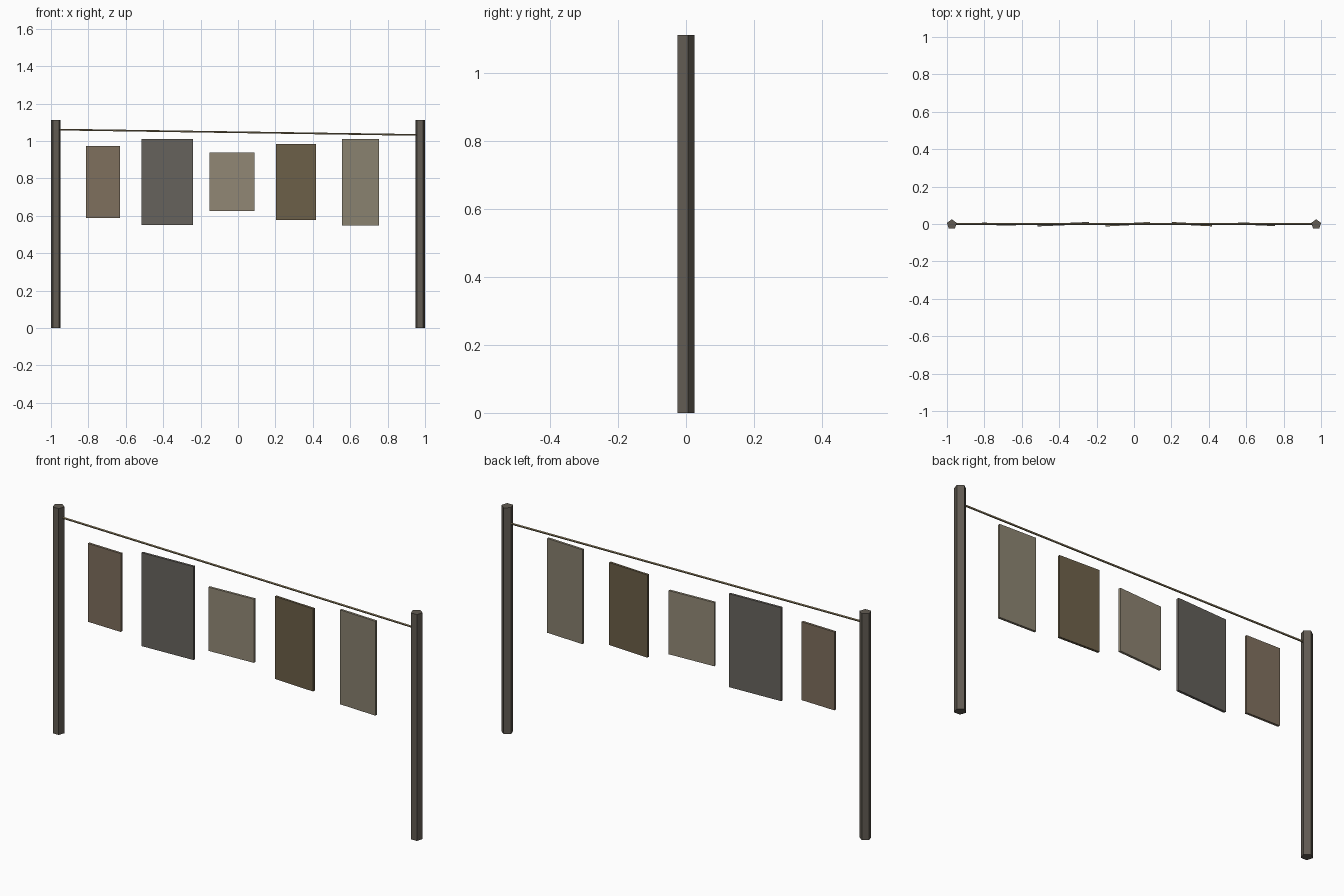
import bpy
from math import radians
from mathutils import Vector

if "Cube" in bpy.data.objects:
    bpy.data.objects.remove(bpy.data.objects["Cube"])

Y0 = -0.0026  # centres the five-sided posts on y = 0


def paint(obj, name, rgb):
    mat = bpy.data.materials.new(name)
    mat.diffuse_color = (*rgb, 1)
    mat.use_nodes = True
    mat.node_tree.nodes["Principled BSDF"].inputs["Base Color"].default_value = mat.diffuse_color
    obj.data.materials.append(mat)


def rod(name, a, b, radius, sides, rgb):
    a, b = Vector(a), Vector(b)
    d = b - a
    bpy.ops.mesh.primitive_cylinder_add(vertices=sides, radius=radius,
                                        depth=d.length, location=(a + b) / 2)
    obj = bpy.context.object
    obj.name = name
    if abs(d.z) < d.length * 0.99:
        obj.rotation_euler = d.to_track_quat('Z', 'Y').to_euler()
    paint(obj, name + "_colour", rgb)


# Five-sided posts
for side, x in (("left", -0.974), ("right", 0.974)):
    rod(side + "_post", (x, Y0, 0), (x, Y0, 1.113), 0.0276, 5, (0.12, 0.105, 0.085))

# Sloping line between the posts
rod("line", (-0.974, 0, 1.061), (0.974, 0, 1.032), 0.005, 5, (0.28, 0.22, 0.12))

# Hanging cloths: x range, z range, twist in degrees, colour
cloths = [
    (-0.813, -0.631, 0.588, 0.973, -1.5, (0.21, 0.16, 0.11)),
    (-0.517, -0.241, 0.551, 1.010, 2.5, (0.135, 0.125, 0.11)),
    (-0.153, 0.087, 0.625, 0.938, 3.0, (0.29, 0.25, 0.18)),
    (0.202, 0.418, 0.577, 0.983, -3.0, (0.15, 0.115, 0.065)),
    (0.557, 0.755, 0.548, 1.012, -2.5, (0.25, 0.22, 0.16)),
]
for i, (x0, x1, z0, z1, twist, rgb) in enumerate(cloths, 1):
    bpy.ops.mesh.primitive_cube_add(size=1, location=((x0 + x1) / 2, -0.001, (z0 + z1) / 2))
    obj = bpy.context.object
    obj.name = f"hanging_cloth_{i}"
    obj.scale = (x1 - x0, 0.012, z1 - z0)
    obj.rotation_euler.z = radians(twist)
    paint(obj, f"cloth_colour_{i}", rgb)
